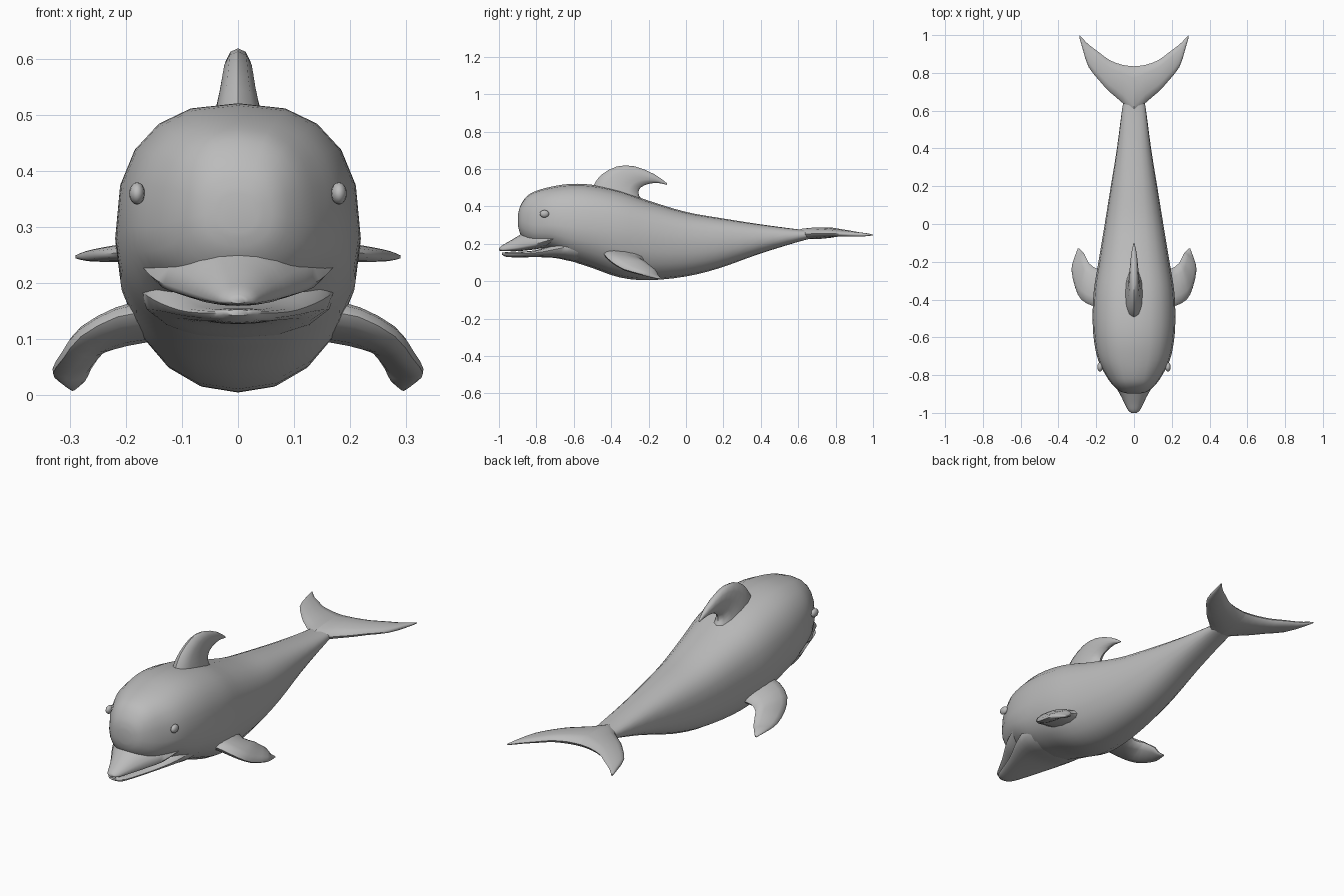
import bpy, bmesh, math
from mathutils import Vector

if "Cube" in bpy.data.objects:
    bpy.data.objects.remove(bpy.data.objects["Cube"])

skin = bpy.data.materials.new("dolphin_grey")
skin.diffuse_color = (0.5, 0.5, 0.5, 1)
skin.use_nodes = True
skin.node_tree.nodes["Principled BSDF"].inputs["Base Color"].default_value = skin.diffuse_color


def finish(bm, name):
    bmesh.ops.recalc_face_normals(bm, faces=bm.faces[:])
    mesh = bpy.data.meshes.new(name)
    bm.to_mesh(mesh)
    bm.free()
    mesh.materials.append(skin)
    obj = bpy.data.objects.new(name, mesh)
    bpy.context.collection.objects.link(obj)
    bpy.ops.object.select_all(action='DESELECT')
    obj.select_set(True)
    bpy.context.view_layer.objects.active = obj
    bpy.ops.object.shade_smooth_by_angle(angle=math.radians(50))
    return obj


def smooth_rows(rows, steps):
    """Catmull-Rom interpolation between rows of numbers."""
    out = []
    for i in range(len(rows) - 1):
        p1, p2 = rows[i], rows[i + 1]
        p0 = rows[i - 1] if i else p1
        p3 = rows[min(i + 2, len(rows) - 1)]
        for s in range(steps):
            t = s / steps
            out.append([0.5 * (2 * b + (c - a) * t + (2 * a - 5 * b + 4 * c - d) * t * t
                               + (3 * b - a - 3 * c + d) * t ** 3)
                        for a, b, c, d in zip(p0, p1, p2, p3)])
    return out + [list(rows[-1])]


def loft(name, rings):
    bm = bmesh.new()
    loops = [[bm.verts.new(p) for p in ring] for ring in rings]
    n = len(loops[0])
    for a, b in zip(loops, loops[1:]):
        for i in range(n):
            j = (i + 1) % n
            bm.faces.new((a[i], a[j], b[j], b[i]))
    bm.faces.new(loops[0])
    bm.faces.new(loops[-1])
    return finish(bm, name)


def power(v, n):
    return math.copysign(abs(v) ** (2 / n), v)


def trunk(name, rows, n_top, n_low, sides=20):
    """Loft along y; row = y, top, bottom, half width, height of widest point."""
    rings = []
    for y, top, low, w, mid in smooth_rows(rows, 3):
        ring = []
        for k in range(sides):
            a = 2 * math.pi * k / sides
            c, s = math.cos(a), math.sin(a)
            n, h = (n_top, top - mid) if s > 0 else (n_low, mid - low)
            ring.append((w * power(c, n), y, mid + h * power(s, n)))
        rings.append(ring)
    return loft(name, rings)


def fin(name, rows, side=1, normal=None, sides=12):
    """Loft of lens sections; row = leading point, trailing point, half thickness."""
    rows = smooth_rows([(*a, *b, t) for a, b, t in rows], 2)
    lead = [Vector(r[:3]) for r in rows]
    trail = [Vector(r[3:6]) for r in rows]
    mids = [(a + b) / 2 for a, b in zip(lead, trail)]
    rings = []
    for i, r in enumerate(rows):
        half = (lead[i] - trail[i]) / 2
        span = mids[min(i + 1, len(rows) - 1)] - mids[max(i - 1, 0)]
        up = Vector(normal) if normal else half.cross(span).normalized()
        ring = []
        for k in range(sides):
            a = 2 * math.pi * k / sides
            p = mids[i] + half * power(math.cos(a), 2.2) + up * r[6] * power(math.sin(a), 2.2)
            ring.append((p.x * side, p.y, p.z))
        rings.append(ring)
    return loft(name, rings)


# Body from forehead to tail stock
trunk("body", [
    (-.897, .36, .29, .035, .325), (-.885, .405, .25, .075, .32),
    (-.85, .455, .205, .115, .31), (-.8, .483, .18, .15, .3),
    (-.72, .505, .165, .19, .3), (-.617, .52, .11, .212, .29),
    (-.5, .515, .07, .219, .28), (-.355, .485, .02, .213, .26),
    (-.2, .43, .005, .188, .24), (0, .37, .025, .155, .215),
    (.18, .338, .07, .126, .21), (.39, .305, .145, .092, .225),
    (.6, .277, .21, .064, .243), (.68, .272, .23, .05, .25)], 2.5, 2.2)

# Beak and lower jaw, separated by the mouth slit
trunk("beak", [
    (-1, .176, .164, .014, .168), (-.985, .19, .161, .032, .168),
    (-.95, .21, .16, .05, .172), (-.9, .24, .16, .075, .18),
    (-.85, .268, .165, .105, .19), (-.78, .28, .175, .145, .205),
    (-.7, .28, .205, .172, .23)], 2, 2.2, 16)
trunk("lower_jaw", [
    (-.985, .153, .142, .02, .148), (-.96, .155, .13, .045, .147),
    (-.9, .157, .127, .068, .147), (-.8, .166, .128, .105, .152),
    (-.7, .2, .124, .15, .17), (-.6, .25, .103, .175, .19),
    (-.5, .25, .09, .165, .2)], 2.2, 2.2, 16)

# Back fin, hooked backwards
fin("dorsal_fin", [
    ((0, -.52, .46), (0, -.2, .4), .055), ((0, -.49, .52), (0, -.25, .455), .045),
    ((0, -.45, .57), (0, -.25, .49), .035), ((0, -.37, .613), (0, -.23, .508), .028),
    ((0, -.275, .614), (0, -.2, .52), .023), ((0, -.17, .572), (0, -.15, .525), .015),
    ((0, -.1, .522), (0, -.105, .515), .003)], normal=(1, 0, 0))

# Paired parts: flippers, tail flukes and eyes
for side, label in ((1, "right"), (-1, "left")):
    fin("flipper_" + label, [
        ((.15, -.44, .15), (.15, -.22, .12), .035),
        ((.215, -.435, .14), (.2, -.235, .105), .03),
        ((.28, -.4, .105), (.235, -.21, .095), .026),
        ((.312, -.335, .065), (.243, -.2, .088), .022),
        ((.33, -.25, .04), (.262, -.16, .055), .016),
        ((.32, -.195, .025), (.272, -.148, .03), .01),
        ((.298, -.13, .01), (.29, -.13, .012), .003)], side)
    fin("tail_fluke_" + label, [
        ((0, .56, .25), (0, .835, .262), .032), ((.06, .64, .252), (.06, .842, .262), .028),
        ((.13, .7, .255), (.13, .868, .26), .022), ((.18, .755, .256), (.18, .905, .256), .018),
        ((.24, .83, .252), (.24, .95, .25), .013), ((.27, .92, .249), (.27, .98, .248), .009),
        ((.29, .99, .247), (.288, 1, .247), .003)], side, normal=(0, 0, 1))
    bm = bmesh.new()
    bmesh.ops.create_uvsphere(bm, u_segments=12, v_segments=8, radius=1)
    for v in bm.verts:
        v.co = (side * (.18 + .014 * v.co.x), -.757 + .025 * v.co.y, .36 + .02 * v.co.z)
    finish(bm, "eye_" + label)
